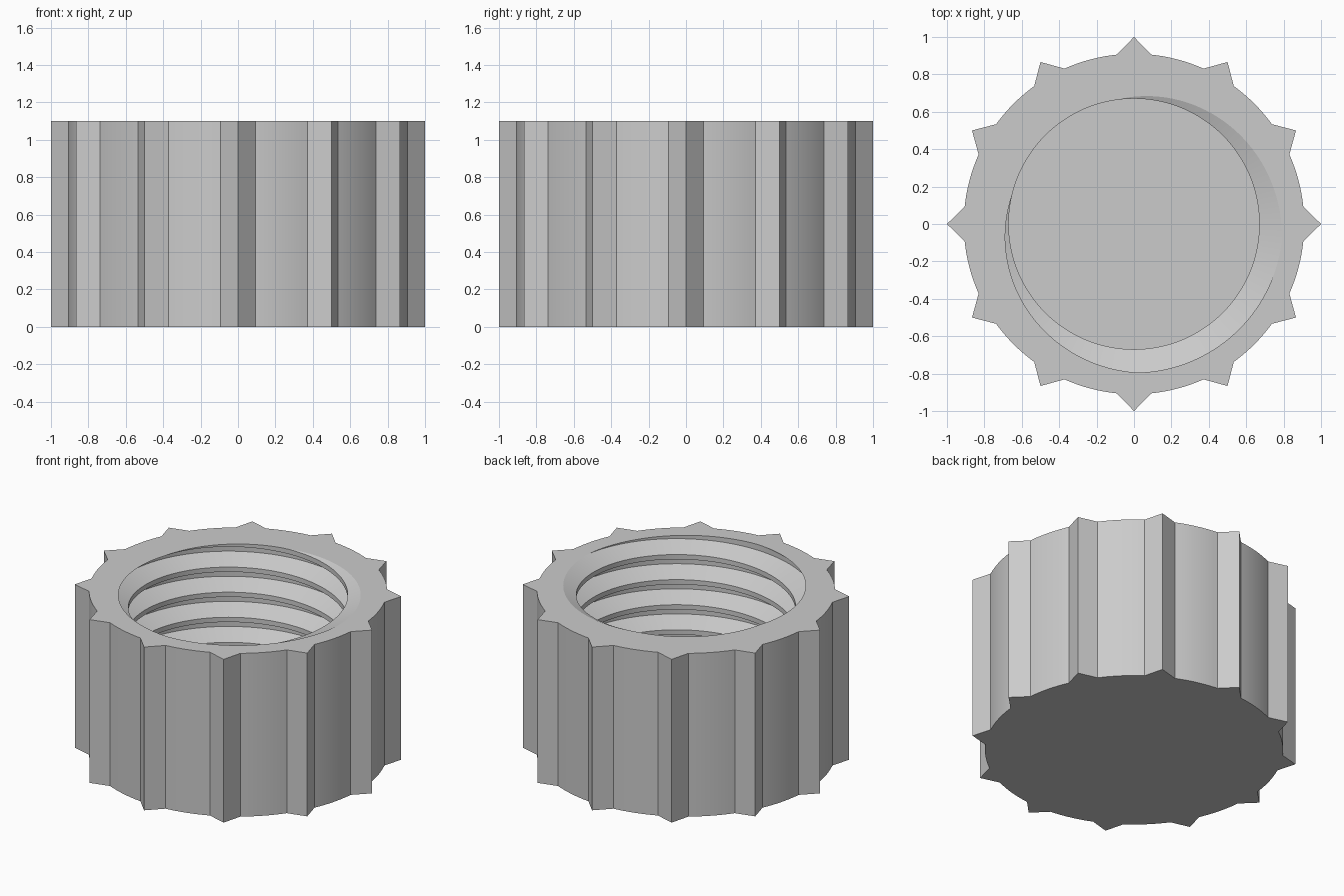
import bpy
import bmesh
from math import cos, sin, pi, radians

cube = bpy.data.objects.get("Cube")
if cube:
    bpy.data.objects.remove(cube, do_unlink=True)

HEIGHT, FLOOR = 1.1, 0.1
BODY_R, TIP_R = 0.91, 1.0
CREST_R, ROOT_R = 0.67, 0.795
PITCH = 0.169
TEETH, STEPS = 12, 12                 # grip teeth, columns per tooth
TOOTH_HALF = radians(5.9)
START = radians(133)                  # angle where the thread crest meets the rim
COLUMNS = TEETH * STEPS

# Thread profile over one pitch: (fraction of pitch, radius)
PROFILE = [(-0.095, CREST_R), (0.095, CREST_R), (0.385, ROOT_R), (0.615, ROOT_R)]


def thread_radius(z, ridge):
    """Inner wall radius at height z, where a ridge is centred at height ridge."""
    t = ((z - ridge) / PITCH + 0.095) % 1 - 0.095
    knots = PROFILE + [(0.905, CREST_R)]
    for (a, ra), (b, rb) in zip(knots, knots[1:]):
        if t <= b:
            return ra + (rb - ra) * (t - a) / (b - a)
    return CREST_R


def outer_point(i):
    """Angle and radius of the toothed outline at column i."""
    tooth, k = divmod(i, STEPS)
    pitch_angle = 2 * pi / TEETH
    if k == 0:
        return tooth * pitch_angle, TIP_R
    arc = pitch_angle - 2 * TOOTH_HALF
    return tooth * pitch_angle + TOOTH_HALF + arc * (k - 1) / (STEPS - 2), BODY_R


def polar(r, a, z):
    return (r * cos(a), r * sin(a), z)


def column(i):
    """Section of the cap from the underside centre, over the rim, to the floor centre."""
    a_out, r_out = outer_point(i)
    a = 2 * pi * i / COLUMNS
    ridge = HEIGHT + PITCH * (a - START) / (2 * pi)
    points = [(0, 0, 0), polar(r_out, a_out, 0), polar(r_out, a_out, HEIGHT)]
    turns = int((HEIGHT - FLOOR) / PITCH) + 3
    for turn in range(2, -turns, -1):
        for fraction, _ in reversed(PROFILE):
            z = ridge + (turn + fraction) * PITCH
            z = min(HEIGHT, max(FLOOR, z))
            points.append(polar(thread_radius(z, ridge), a, z))
    points.append((0, 0, FLOOR))
    return points


# Threaded cap: sweep the section around the axis
bm = bmesh.new()
rows = [[bm.verts.new(p) for p in column(i)] for i in range(COLUMNS + 1)]
for left, right in zip(rows, rows[1:]):
    for j in range(len(left) - 1):
        bm.faces.new((left[j], right[j], right[j + 1], left[j + 1]))
bmesh.ops.remove_doubles(bm, verts=bm.verts, dist=0.0002)
bmesh.ops.dissolve_degenerate(bm, edges=bm.edges, dist=0.0001)
bmesh.ops.recalc_face_normals(bm, faces=bm.faces)
mesh = bpy.data.meshes.new("threaded_cap")
bm.to_mesh(mesh)
bm.free()
cap = bpy.data.objects.new("threaded_cap", mesh)
bpy.context.collection.objects.link(cap)

# Plain grey plastic
grey = bpy.data.materials.new("light_grey")
grey.use_nodes = True
colour = (0.6, 0.6, 0.6, 1)
grey.diffuse_color = colour
grey.node_tree.nodes["Principled BSDF"].inputs["Base Color"].default_value = colour
mesh.materials.append(grey)

# Smooth walls, sharp tooth and thread edges
bpy.ops.object.select_all(action="DESELECT")
cap.select_set(True)
bpy.context.view_layer.objects.active = cap
bpy.ops.object.shade_smooth_by_angle(angle=radians(18))
